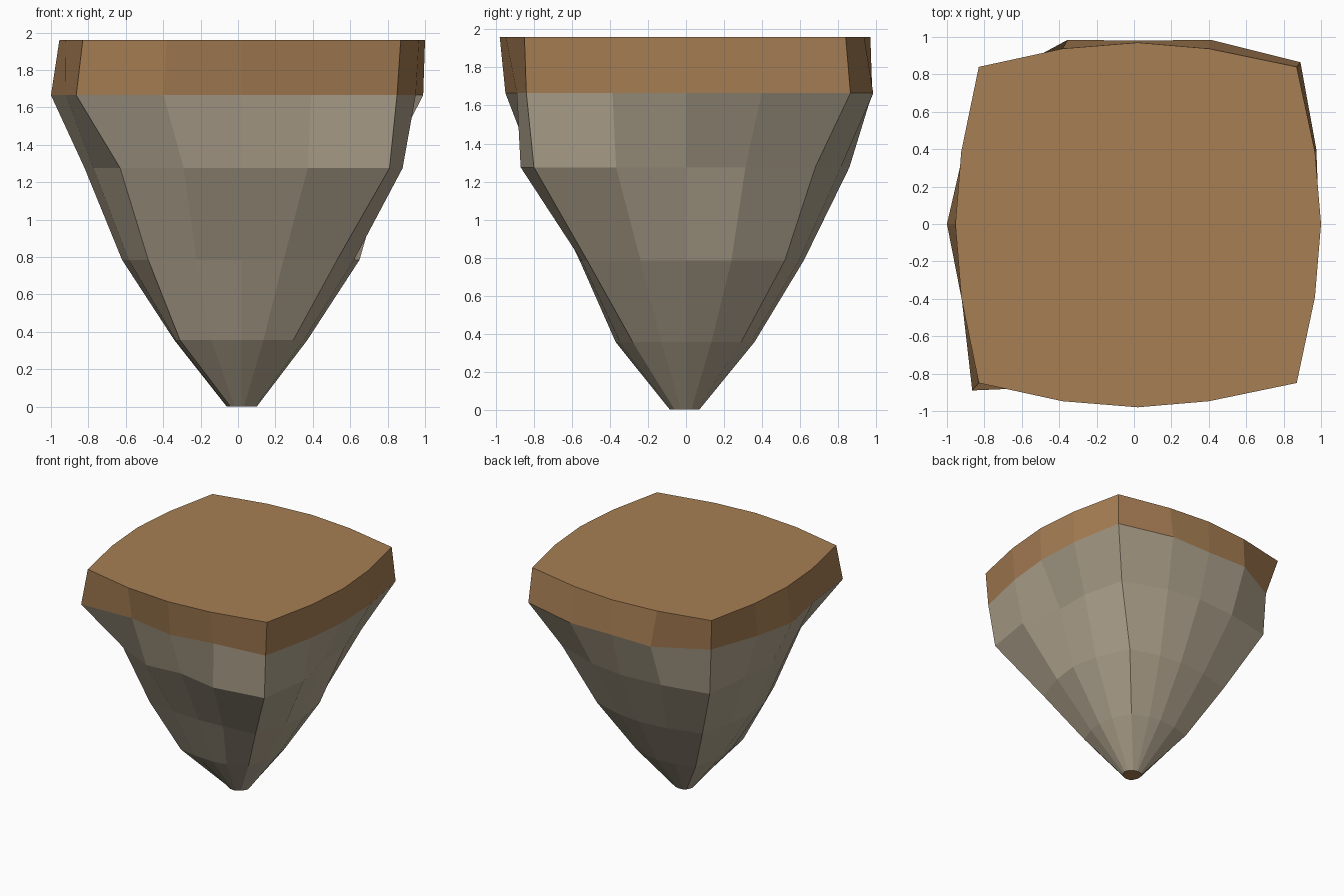
import bpy
import bmesh
from mathutils import Vector

cube = bpy.data.objects.get("Cube")
if cube:
    bpy.data.objects.remove(cube, do_unlink=True)


def make_material(name, colour):
    material = bpy.data.materials.new(name)
    material.use_nodes = True
    material.diffuse_color = (*colour, 1)
    shader = next(n for n in material.node_tree.nodes if n.type == "BSDF_PRINCIPLED")
    shader.inputs["Base Color"].default_value = (*colour, 1)
    return material


soil = make_material("brown soil", (0.385, 0.209, 0.088))
rock = make_material("grey rock", (0.435, 0.371, 0.272))

# Each layer: height, reach of the left, back, right and front side middles,
# then the corners that follow each of those sides
LAYERS = [
    (0, (.10, .07, .06, .085), [(.06, .06), (-.04, .05), (-.04, -.06), (.07, -.06)]),
    (.355, (.37, .36, .34, .37), [(.27, .29), (-.30, .30), (-.31, -.33), (.295, -.28)]),
    (.785, (.65, .62, .62, .56), [(.48, .52), (-.52, .52), (-.48, -.51), (.53, -.52)]),
    (1.275, (.79, .86, .82, .80), [(.70, .68), (-.75, .75), (-.63, -.66), (.81, -.80)]),
    (1.665, (.99, .98, 1, .95), [(.89, .865), (-.77, .76), (-.865, -.89), (.85, -.84)]),
    (1.96, (1, .97, .955, .98), [(.87, .84), (-.83, .84), (-.83, -.85), (.87, -.85)]),
]

# Bumps and dents between a middle and a corner: reach by height, side and
# end of the side (0 is the end before the middle, 1 the end after it)
BUMPS = {
    (1.275, 0, 0): .88, (1.275, 0, 1): .79,
    (1.275, 3, 0): .83, (1.275, 3, 1): .87,
    (1.665, 0, 0): .95, (1.665, 0, 1): .975,
    (1.665, 1, 0): .985, (1.665, 1, 1): .985,
    (1.665, 2, 0): .92, (1.665, 2, 1): .92,
    (1.665, 3, 0): .87, (1.665, 3, 1): .89,
}

OUTWARD = [Vector(d) for d in ((1, 0), (0, 1), (-1, 0), (0, -1))]


def outline(height, reaches, corners):
    """Irregular rounded square of sixteen points, four to a side."""
    ring = []
    for side, (out, reach) in enumerate(zip(OUTWARD, reaches)):
        along = Vector((-out.y, out.x))
        middle = out * reach + Vector((0.02 * abs(out.y), 0))
        ends = [Vector(corners[side - 1]), Vector(corners[side])]
        quarters = []
        for end, corner in enumerate(ends):
            usual = 0.75 * reach + 0.25 * corner.dot(out)
            far = BUMPS.get((height, side, end), usual)
            quarters.append(out * far + along * corner.dot(along) * 0.46)
        ring += [quarters[0], middle, quarters[1], ends[1]]
    return [p.to_3d() + Vector((0, 0, height)) for p in ring]


def add_facet(bm, a, b, c, d):
    """Four-sided facet whose fold, if it is bent, runs inwards."""
    normal = (c.co - a.co).cross(d.co - b.co)
    inward = (a.co + c.co - b.co - d.co).dot(normal) < 0
    bm.faces.new((a, b, c, d) if inward else (b, c, d, a))


def build_part(name, layers, materials, cap_top):
    """Loft the layers into flat facets and close one end."""
    bm = bmesh.new()
    rings = [[bm.verts.new(p) for p in outline(*layer)] for layer in layers]
    for low, high in zip(rings, rings[1:]):
        for i in range(len(low)):
            j = (i + 1) % len(low)
            add_facet(bm, low[i], low[j], high[j], high[i])
    cap = bm.faces.new(rings[-1] if cap_top else rings[0][::-1])
    cap.material_index = len(materials) - 1
    mesh = bpy.data.meshes.new(name)
    bm.to_mesh(mesh)
    bm.free()
    for material in materials:
        mesh.materials.append(material)
    part = bpy.data.objects.new(name, mesh)
    bpy.context.collection.objects.link(part)
    return part


# Tapering rock with a small brown tip, and the soil slab on top
build_part("rock_underside", LAYERS[:-1], [rock, soil], cap_top=False)
build_part("soil_slab", LAYERS[-2:], [soil], cap_top=True)
